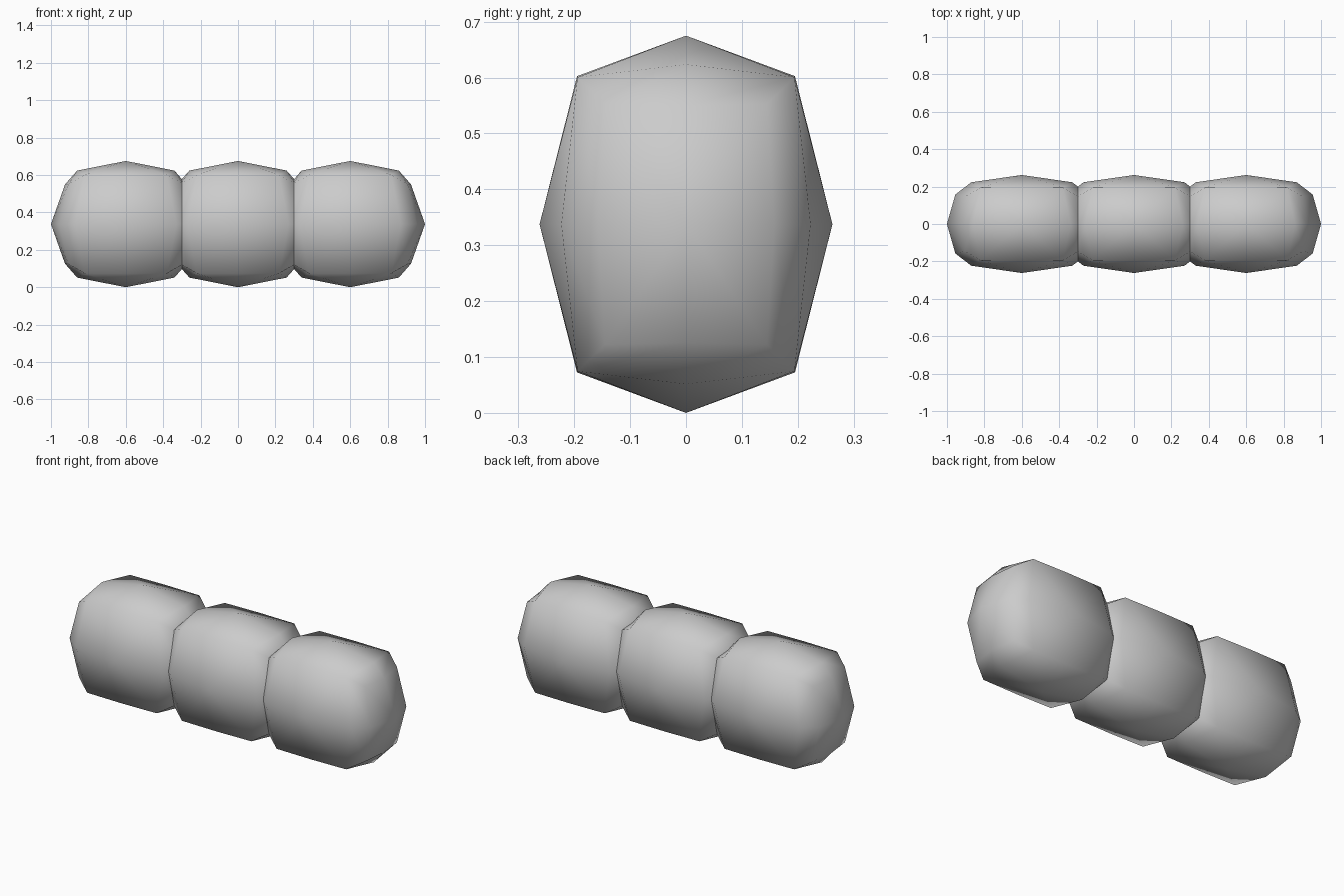
import bpy, bmesh

if "Cube" in bpy.data.objects:
    bpy.data.objects.remove(bpy.data.objects["Cube"])

MID_Z = 0.3375

# One flat grey for the whole model
grey = bpy.data.materials.new("plain_grey")
grey.diffuse_color = (0.6, 0.6, 0.6, 1.0)
grey.use_nodes = True
grey.node_tree.nodes["Principled BSDF"].inputs["Base Color"].default_value = grey.diffuse_color

# Each ring across the length: side point, corner point, top point
CENTRE = [(0.0, 0.262, 0.0), (0.0, 0.195, 0.265), (0.0, 0.0, 0.3375)]
SHOULDER = [(0.27, 0.223, 0.0), (0.22, 0.194, 0.263), (0.26, 0.0, 0.286)]
CAP = [(0.355, 0.158, 0.0), (0.305, 0.145, 0.215), (0.325, 0.0, 0.212)]
TIP = 0.4


def ring_points(quarter, sx):
    """Mirror a quarter ring into a full eight-point ring."""
    side, corner, top = quarter
    order = [(side, 1, 1), (corner, 1, 1), (top, 1, 1), (corner, -1, 1),
             (side, -1, 1), (corner, -1, -1), (top, 1, -1), (corner, 1, -1)]
    return [(p[0] * sx, p[1] * sy, p[2] * sz) for p, sy, sz in order]


def make_segment(name, x):
    bm = bmesh.new()

    def add_ring(quarter, sx):
        return [bm.verts.new(p) for p in ring_points(quarter, sx)]

    middle = add_ring(CENTRE, 1)
    for sx in (-1, 1):
        shoulder = add_ring(SHOULDER, sx)
        cap = add_ring(CAP, sx)
        tip = bm.verts.new((TIP * sx, 0, 0))
        for i in range(8):
            j = (i + 1) % 8
            # Body panels, split from the panel centre to its corner
            if i % 2 == 0:
                bm.faces.new((middle[i], middle[j], shoulder[j]))
                bm.faces.new((middle[i], shoulder[j], shoulder[i]))
            else:
                bm.faces.new((middle[i], middle[j], shoulder[i]))
                bm.faces.new((middle[j], shoulder[j], shoulder[i]))
            # Rounded edge and end panel
            bm.faces.new((shoulder[i], shoulder[j], cap[j], cap[i]))
            bm.faces.new((cap[i], cap[j], tip))
    bmesh.ops.recalc_face_normals(bm, faces=bm.faces[:])
    for f in bm.faces:
        f.smooth = True

    mesh = bpy.data.meshes.new(name)
    bm.to_mesh(mesh)
    bm.free()
    mesh.materials.append(grey)
    obj = bpy.data.objects.new(name, mesh)
    obj.location = (x, 0, MID_Z)
    bpy.context.collection.objects.link(obj)


# Three overlapping rounded segments in a row
for part, x in (("left_segment", -0.6), ("middle_segment", 0.0), ("right_segment", 0.6)):
    make_segment(part, x)
